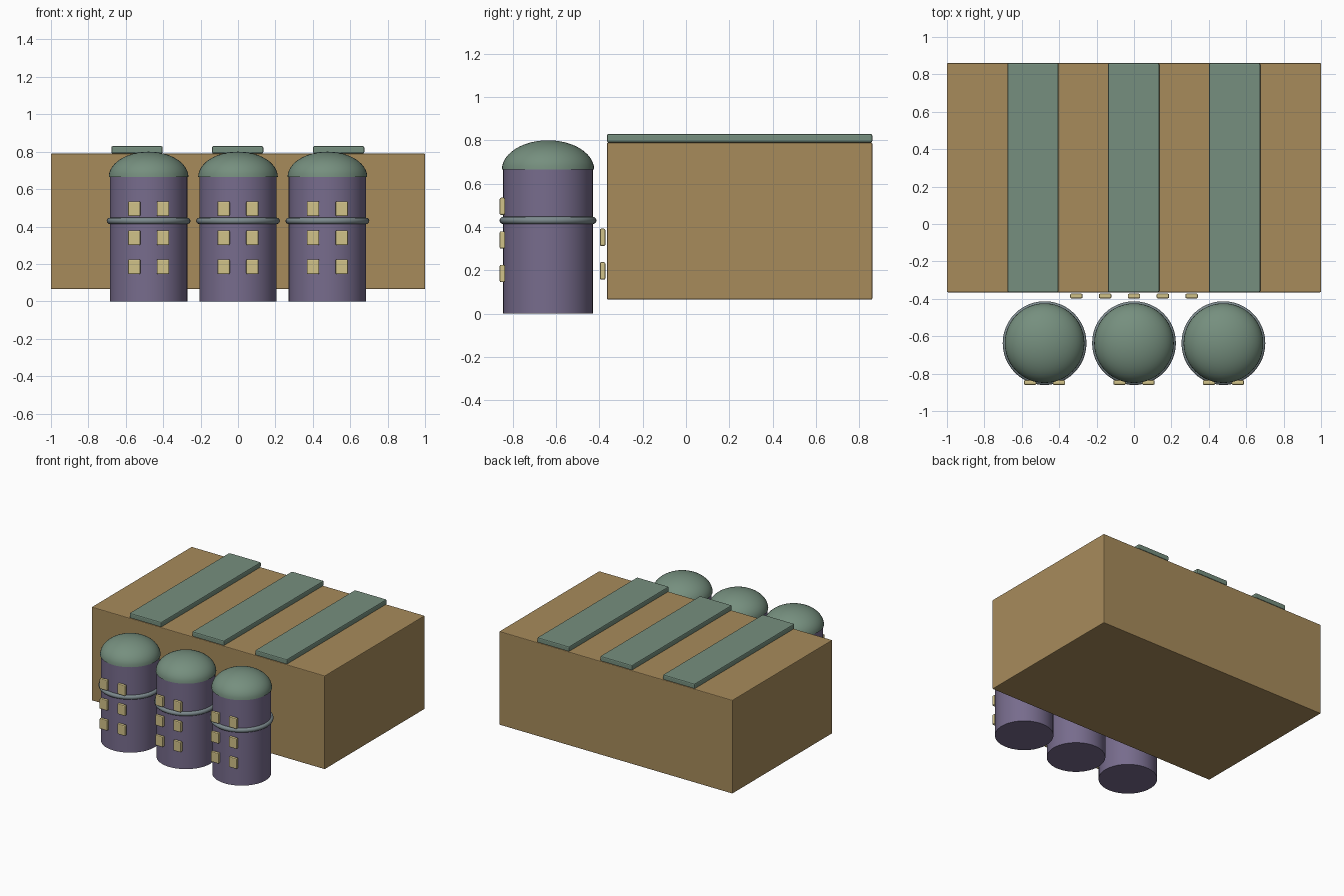
import bpy, bmesh, math

if "Cube" in bpy.data.objects:
    bpy.data.objects.remove(bpy.data.objects["Cube"])


def material(name, rgb):
    m = bpy.data.materials.new(name)
    m.diffuse_color = (*rgb, 1)
    m.use_nodes = True
    m.node_tree.nodes["Principled BSDF"].inputs["Base Color"].default_value = m.diffuse_color
    return m


TAN = material("tan wall", (0.39, 0.26, 0.105))
GREEN = material("sage green roof", (0.18, 0.275, 0.21))
PURPLE = material("dusky purple wall", (0.185, 0.15, 0.265))
YELLOW = material("pale yellow window", (0.64, 0.54, 0.25))
GREY = material("blue grey band", (0.20, 0.25, 0.265))


def block(name, x, y, z, mat, bevel):
    """Bevelled box from (low, high) pairs on each axis."""
    bpy.ops.mesh.primitive_cube_add(
        size=1, location=[(a + b) / 2 for a, b in (x, y, z)])
    ob = bpy.context.object
    ob.name = name
    ob.scale = [b - a for a, b in (x, y, z)]
    bpy.ops.object.transform_apply(location=False, rotation=False, scale=True)
    ob.data.materials.append(mat)
    mod = ob.modifiers.new("soft edges", "BEVEL")
    mod.width = bevel
    mod.segments = 2
    return ob


def window(name, x, y, z):
    block(name, (x - 0.033, x + 0.033), (y - 0.0125, y + 0.0125),
          (z - 0.04, z + 0.04), YELLOW, 0.006)


def finish(name, mat, angle=40):
    ob = bpy.context.object
    ob.name = name
    ob.data.materials.append(mat)
    bpy.ops.object.shade_smooth_by_angle(angle=math.radians(angle))
    return ob


# Main hall and its three roof strips
Y0, Y1 = -0.365, 0.86
block("main_hall", (-1, 1), (Y0, Y1), (0.065, 0.79), TAN, 0.005)
for i, x in enumerate((-0.54, -0.002, 0.538)):
    block(f"roof_strip_{i}", (x - 0.137, x + 0.137), (Y0, Y1),
          (0.79, 0.83), GREEN, 0.008)

# Windows in front of the hall wall
for row, z in enumerate((0.197, 0.352)):
    for col in range(5):
        window(f"hall_window_{row}_{col}", (col - 2) * 0.154, -0.385, z)

# Three domed towers
TY = -0.637
for i, x in enumerate((-0.478, 0, 0.478)):
    bpy.ops.mesh.primitive_cylinder_add(
        vertices=48, radius=0.207, depth=0.667, location=(x, TY, 0.3335))
    finish(f"tower_{i}", PURPLE)

    # Dome: upper half of a flattened sphere
    bpy.ops.mesh.primitive_uv_sphere_add(
        segments=48, ring_count=24, radius=1, location=(x, TY, 0.665))
    dome = bpy.context.object
    bm = bmesh.new()
    bm.from_mesh(dome.data)
    bmesh.ops.delete(bm, geom=[v for v in bm.verts if v.co.z < -0.01],
                     context="VERTS")
    rim = [e for e in bm.edges if e.is_boundary]
    bmesh.ops.contextual_create(bm, geom=rim)
    bmesh.ops.recalc_face_normals(bm, faces=bm.faces)
    bm.to_mesh(dome.data)
    bm.free()
    dome.scale = (0.213, 0.213, 0.135)
    bpy.ops.object.transform_apply(location=False, rotation=False, scale=True)
    finish(f"dome_{i}", GREEN)

    # Ring band round the tower
    bpy.ops.mesh.primitive_torus_add(
        major_segments=48, minor_segments=12, major_radius=0.207,
        minor_radius=0.017, location=(x, TY, 0.43))
    finish(f"ring_band_{i}", GREY, 60)

    # Two columns of three windows
    for row, z in enumerate((0.185, 0.34, 0.495)):
        for side in (-1, 1):
            window(f"tower_window_{i}_{row}_{'left' if side < 0 else 'right'}",
                   x + side * 0.077, -0.8475, z)
